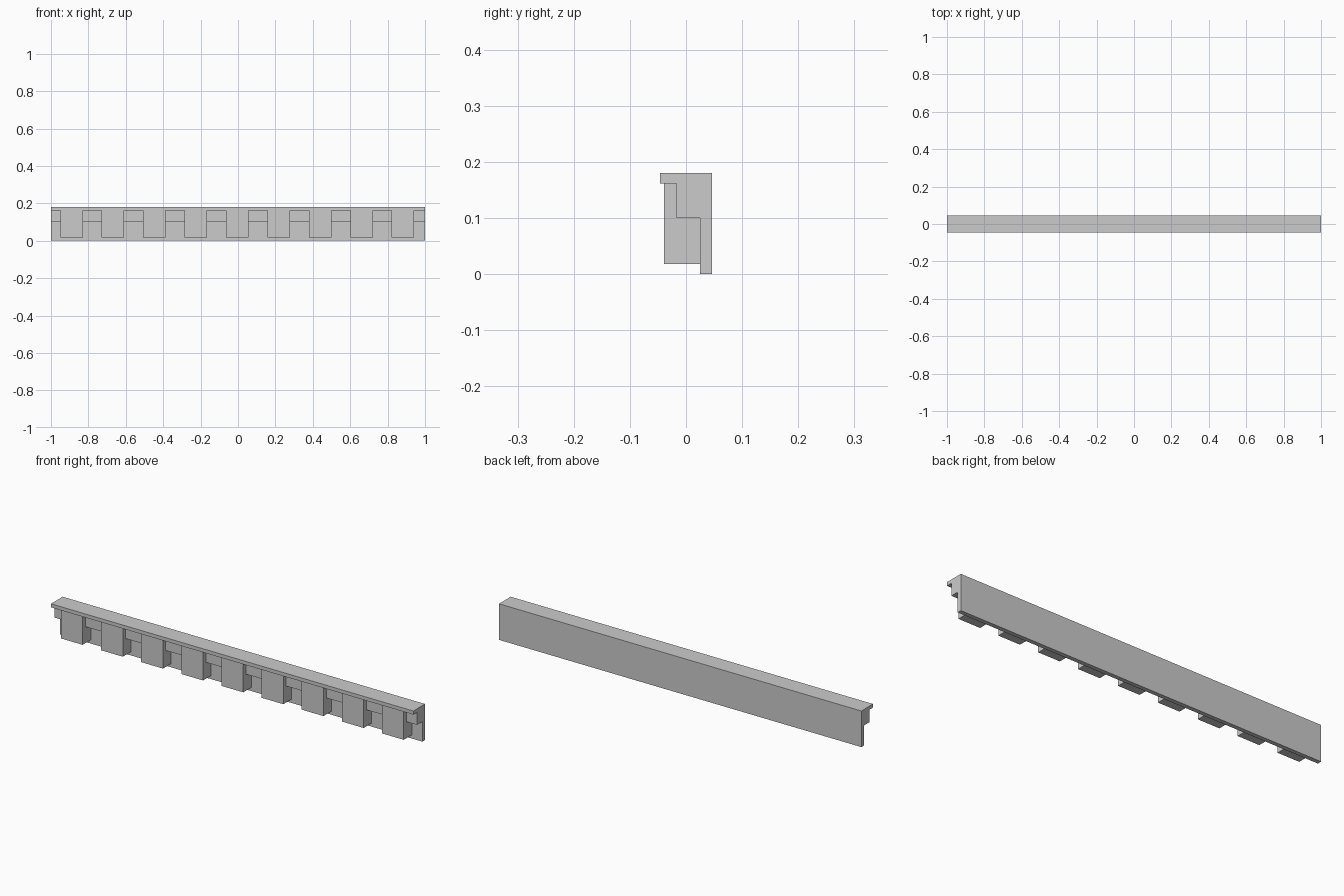
import bpy, bmesh

if "Cube" in bpy.data.objects:
    bpy.data.objects.remove(bpy.data.objects["Cube"])

PROFILE = [(-0.046, 0.18), (-0.046, 0.162), (-0.017, 0.162), (-0.017, 0.10),
           (0.025, 0.10), (0.025, 0.0), (0.046, 0.0), (0.046, 0.18)]
COUNT, PITCH, WIDTH, START = 9, 0.2215, 0.12, -0.95


def prism(bm, pts, x0, x1):
    """Extrude a (y, z) profile along x."""
    face = bm.faces.new([bm.verts.new((x0, y, z)) for y, z in pts])
    ext = bmesh.ops.extrude_face_region(bm, geom=[face])["geom"]
    verts = [v for v in ext if isinstance(v, bmesh.types.BMVert)]
    bmesh.ops.translate(bm, verts=verts, vec=(x1 - x0, 0, 0))


def make_object(name, prisms):
    bm = bmesh.new()
    for p in prisms:
        prism(bm, *p)
    bmesh.ops.recalc_face_normals(bm, faces=bm.faces)
    mesh = bpy.data.meshes.new(name)
    bm.to_mesh(mesh)
    bm.free()
    obj = bpy.data.objects.new(name, mesh)
    bpy.context.collection.objects.link(obj)
    return obj


# Stepped moulding running the full length
moulding = make_object("dentil_moulding", [(PROFILE, -1.0, 1.0)])

# Row of dentil blocks, embedded a little into the moulding
block = [(-0.039, 0.018), (0.035, 0.018), (0.035, 0.17), (-0.039, 0.17)]
dentils = make_object("dentil_blocks", [
    (block, START + i * PITCH, START + i * PITCH + WIDTH) for i in range(COUNT)])
dentils.hide_render = True

# Fuse the blocks to the moulding
union = moulding.modifiers.new("fuse_blocks", 'BOOLEAN')
union.operation = 'UNION'
union.solver = 'EXACT'
union.object = dentils
bpy.context.view_layer.objects.active = moulding
moulding.select_set(True)
bpy.ops.object.modifier_apply(modifier=union.name)
bpy.data.objects.remove(dentils)
